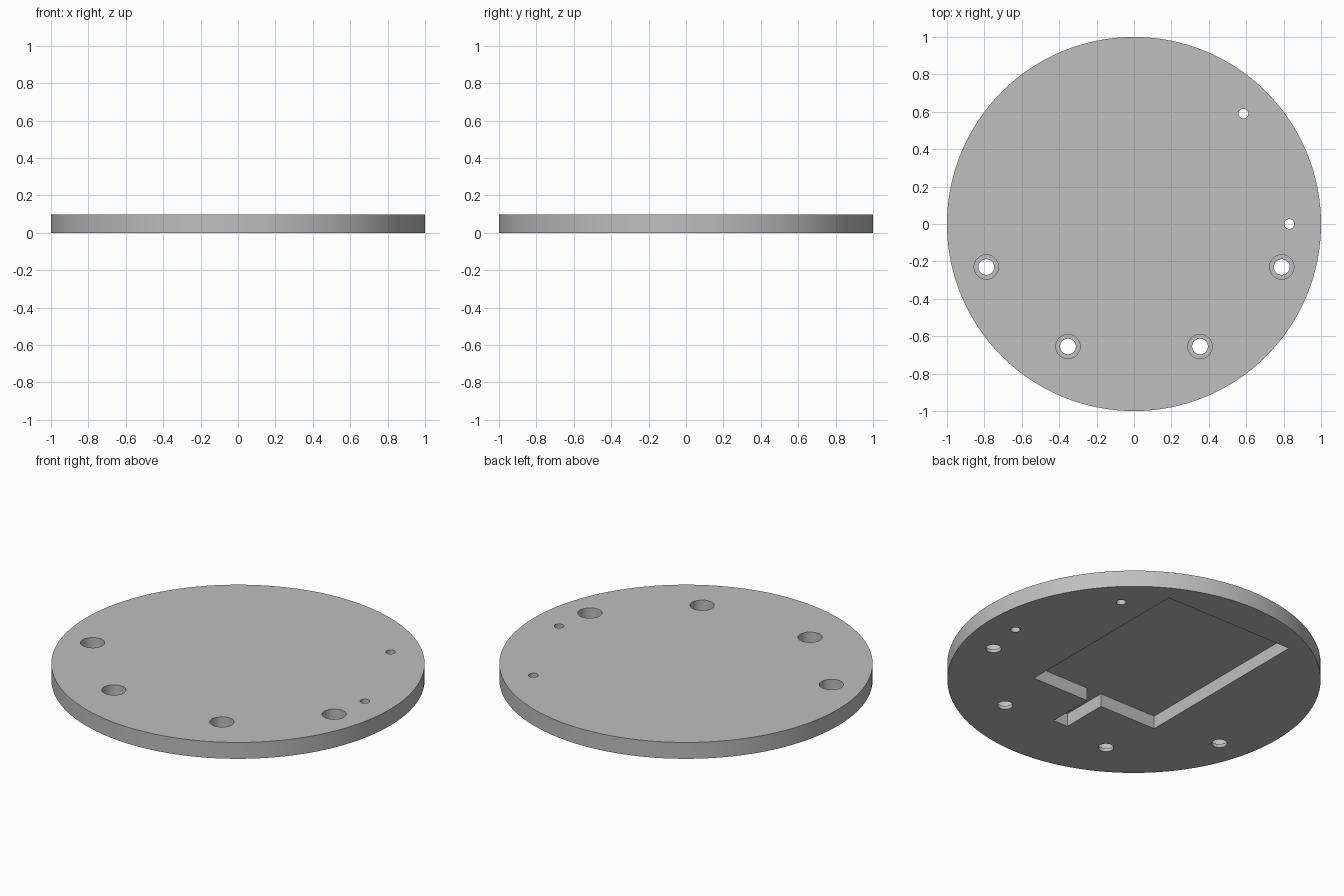
import bpy
import bmesh
from math import radians

cube = bpy.data.objects.get("Cube")
if cube:
    bpy.data.objects.remove(cube, do_unlink=True)

THICK = 0.097   # plate thickness
LIP = 0.02      # material left under the counterbores and above the pocket

grey = bpy.data.materials.new("plain grey")
grey.use_nodes = True
grey.diffuse_color = (0.52, 0.52, 0.52, 1)
grey.node_tree.nodes["Principled BSDF"].inputs["Base Color"].default_value = (0.52, 0.52, 0.52, 1)


def cylinder(name, x, y, radius, z0, z1, sides):
    bpy.ops.mesh.primitive_cylinder_add(vertices=sides, radius=radius, depth=z1 - z0,
                                        location=(x, y, (z0 + z1) / 2))
    obj = bpy.context.object
    obj.name = name
    obj.data.materials.append(grey)
    return obj


def prism(name, outline, z0, z1):
    bm = bmesh.new()
    base = bm.faces.new([bm.verts.new((x, y, z0)) for x, y in outline])
    top = bmesh.ops.extrude_face_region(bm, geom=[base])
    verts = [v for v in top["geom"] if isinstance(v, bmesh.types.BMVert)]
    bmesh.ops.translate(bm, verts=verts, vec=(0, 0, z1 - z0))
    bmesh.ops.recalc_face_normals(bm, faces=bm.faces)
    mesh = bpy.data.meshes.new(name)
    bm.to_mesh(mesh)
    bm.free()
    mesh.materials.append(grey)
    obj = bpy.data.objects.new(name, mesh)
    bpy.context.collection.objects.link(obj)
    return obj


def cut(target, cutter):
    cutter.hide_render = True
    mod = target.modifiers.new("cut", 'BOOLEAN')
    mod.operation = 'DIFFERENCE'
    mod.solver = 'EXACT'
    mod.object = cutter
    bpy.ops.object.select_all(action='DESELECT')
    bpy.context.view_layer.objects.active = target
    target.select_set(True)
    bpy.ops.object.modifier_apply(modifier=mod.name)
    bpy.data.objects.remove(cutter, do_unlink=True)


# Round plate
plate = cylinder("round_plate", 0, 0, 1, 0, THICK, 128)

# Counterbored screw holes, mirrored left and right
for x, y in ((0.79, -0.23), (0.353, -0.655)):
    for side in (-1, 1):
        cut(plate, cylinder("counterbore", side * x, y, 0.065, LIP, 0.2, 48))
        cut(plate, cylinder("screw_hole", side * x, y, 0.042, -0.1, 0.2, 48))

# Small pin holes
for x, y in ((0.585, 0.59), (0.83, 0)):
    cut(plate, cylinder("pin_hole", x, y, 0.026, -0.1, 0.2, 32))

# Rectangular pocket with a narrow slot, open at the underside
half = [(0.42, 0.79), (0.42, -0.333), (0.048, -0.333), (0.048, -0.613)]
outline = half + [(-x, y) for x, y in reversed(half)]
cut(plate, prism("pocket", outline, -0.1, THICK - LIP))

# Smooth rims with sharp edges
bpy.context.view_layer.objects.active = plate
plate.select_set(True)
bpy.ops.object.shade_smooth_by_angle(angle=radians(30))
